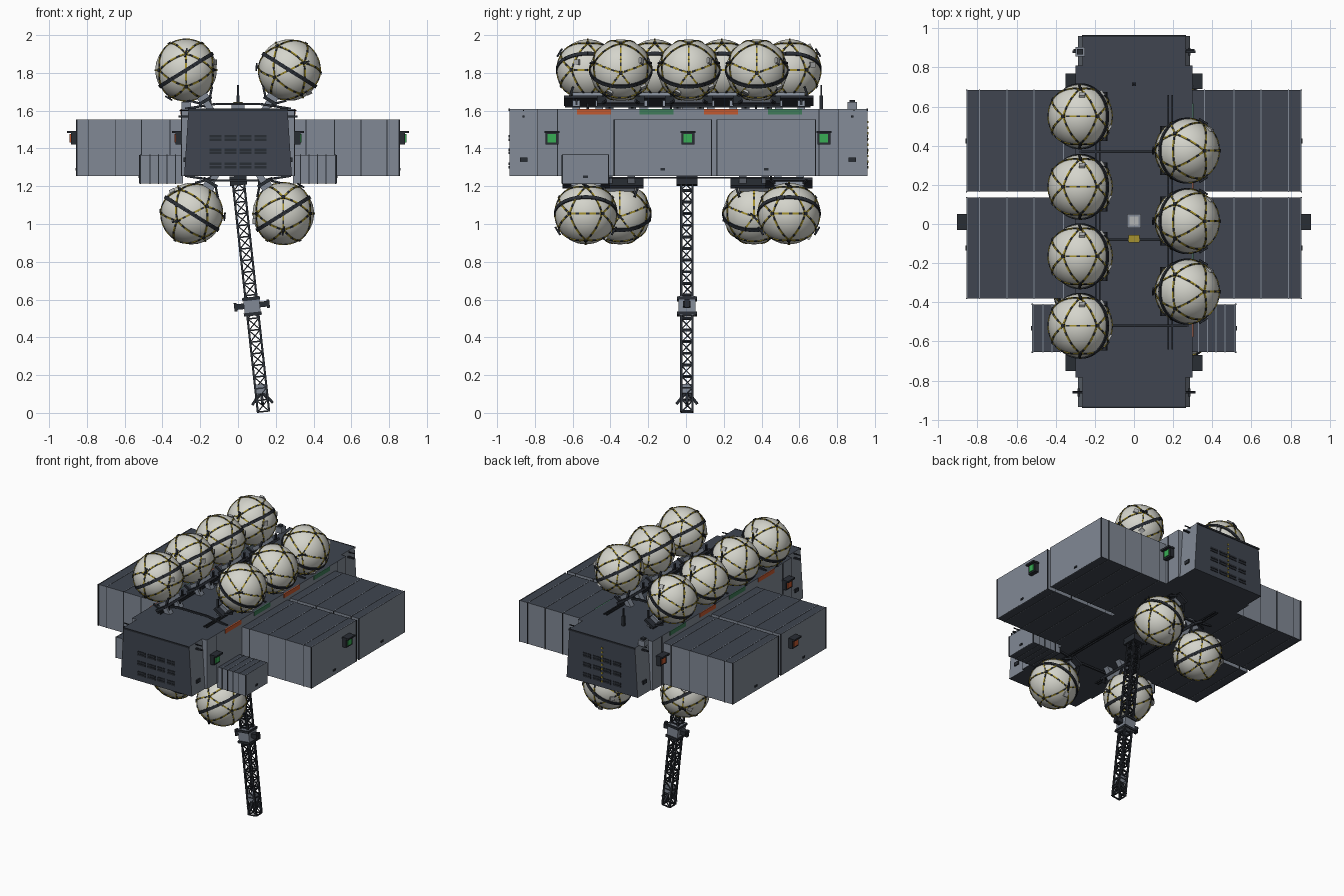
import bpy, bmesh, math
from mathutils import Vector, Matrix

if "Cube" in bpy.data.objects:
    bpy.data.objects.remove(bpy.data.objects["Cube"])


def material(name, rgb):
    m = bpy.data.materials.new(name)
    m.use_nodes = True
    m.diffuse_color = (*rgb, 1)
    m.node_tree.nodes["Principled BSDF"].inputs["Base Color"].default_value = (*rgb, 1)
    return m


MATS = [
    material("dark_hull", (0.05, 0.06, 0.08)),
    material("light_hull", (0.22, 0.25, 0.30)),
    material("tank_cream", (0.66, 0.66, 0.60)),
    material("strap_yellow", (0.38, 0.29, 0.03)),
    material("black_metal", (0.022, 0.026, 0.034)),
    material("signal_green", (0.04, 0.42, 0.09)),
    material("signal_orange", (0.55, 0.10, 0.03)),
    material("stripe_green", (0.05, 0.20, 0.10)),
    material("pale_metal", (0.45, 0.46, 0.46)),
]
DARK, LIGHT, CREAM, YELLOW, BLACK, GREEN, ORANGE, STRIPE, PALE = range(9)


def box(bm, lo, hi, mat, cap=None, matrix=None):
    """Box between two corners; cap recolours the top and bottom."""
    lo, hi = Vector(lo), Vector(hi)
    m = Matrix.Translation((lo + hi) / 2) @ Matrix.Diagonal((*(hi - lo), 1))
    if matrix:
        m = matrix @ m
    verts = bmesh.ops.create_cube(bm, size=1, matrix=m)["verts"]
    bm.normal_update()
    for f in {f for v in verts for f in v.link_faces}:
        f.material_index = cap if cap is not None and abs(f.normal.z) > 0.7 else mat
    return verts


def block(bm, centre, size, mat, cap=None):
    c, h = Vector(centre), Vector(size) / 2
    return box(bm, c - h, c + h, mat, cap)


def strut(bm, p, q, w, mat, d=None, up=None):
    """Bar from p to q; up sets which way its thin side d points."""
    p, q = Vector(p), Vector(q)
    z = (q - p).normalized()
    y = Vector(up or ((0, 1, 0) if abs(z.y) < 0.9 else (1, 0, 0)))
    y = (y - z * y.dot(z)).normalized()
    m = Matrix((y.cross(z), y, z)).transposed().to_4x4()
    m.translation = (p + q) / 2
    h = (q - p).length / 2
    d = d or w
    box(bm, (-w / 2, -d / 2, -h), (w / 2, d / 2, h), mat, matrix=m)


def finish(name, bm, smooth=False):
    mesh = bpy.data.meshes.new(name)
    bmesh.ops.recalc_face_normals(bm, faces=bm.faces)
    bm.to_mesh(mesh)
    bm.free()
    for m in MATS:
        mesh.materials.append(m)
    if smooth:
        mesh.shade_smooth()
        mesh.set_sharp_from_angle(angle=math.radians(30))
    return place(name, mesh)


def place(name, mesh):
    o = bpy.data.objects.new(name, mesh)
    bpy.context.collection.objects.link(o)
    return o


Z0, Z1 = 1.255, 1.61

# Main hull with tapered ends
bm = bmesh.new()
box(bm, (-0.3, -0.785, Z0), (0.3, 0.81, Z1), LIGHT, DARK)
for y0, y1 in ((-0.935, -0.78), (0.8, 0.96)):
    for v in box(bm, (-0.285, y0, Z0), (0.285, y1, Z1), LIGHT, DARK):
        if v.co.z > 1.5:
            v.co.x *= 0.92
for f in bm.faces:
    if abs(f.calc_center_median().y) > 0.9:
        f.material_index = DARK
finish("main_hull", bm)

# Hull seams, hatches and coloured edge stripes
bm = bmesh.new()
for s in (-1, 1):
    for y in (-0.68, 0.705):
        block(bm, (s * 0.3, y, 1.43), (0.006, 0.006, 0.35), BLACK)
    for i, y in enumerate((-0.487, -0.155, 0.185, 0.525)):
        block(bm, (s * 0.301, y, 1.595), (0.008, 0.18, 0.03), (ORANGE, STRIPE)[i % 2])
    for y in (-0.86, 0.88):
        block(bm, (s * 0.282, y, 1.34), (0.012, 0.04, 0.025), BLACK)
        block(bm, (s * 0.275, y, 1.57), (0.08, 0.012, 0.01), BLACK)
    block(bm, (0, s * 0.948 + 0.0125, 1.605), (0.53, 0.008, 0.012), BLACK)
finish("hull_trim", bm)

# Vent grids on both end faces
bm = bmesh.new()
for y in (-0.936, 0.961):
    for i in range(4):
        for z in (1.31, 1.385, 1.455):
            for dz in (-0.009, 0.009):
                block(bm, (-0.12 + i * 0.08, y, z + dz), (0.063, 0.006, 0.013), BLACK)
for i in range(9):
    block(bm, (0, 0.961, 1.3 + i * 0.03), (0.01, 0.008, 0.012), YELLOW)
finish("end_vents", bm)

# Cargo pods, with raised ribs, and small forward lockers
for side, s in (("left", 1), ("right", -1)):
    for part, x1, y0, y1, z0, z1, ribs in (
        ("rear_pod", 0.855, 0.165, 0.685, Z0, 1.552, (0.36, 0.51, 0.65, 0.79, 0.852)),
        ("front_pod", 0.855, -0.38, 0.135, Z0, 1.552, (0.36, 0.51, 0.65, 0.79, 0.852)),
        ("locker", 0.52, -0.655, -0.41, 1.215, 1.365, (0.33, 0.375, 0.42, 0.465, 0.517)),
    ):
        bm = bmesh.new()
        xs = sorted((s * 0.29, s * x1))
        box(bm, (xs[0], y0, z0), (xs[1], y1, z1), LIGHT, DARK)
        for x in ribs:
            block(bm, (s * x, (y0 + y1) / 2, (z0 + z1) / 2),
                  (0.005, y1 - y0 + 0.004, z1 - z0 + 0.004), BLACK, LIGHT)
        block(bm, (s * x1, (y0 + y1) / 2, z0 + 0.035), (0.012, 0.025, 0.012), BLACK)
        for y in (y0, y1):
            block(bm, (s * x1, y, (z0 + z1) / 2), (0.006, 0.006, z1 - z0), BLACK)
        finish(f"{side}_{part}", bm)

    # Navigation lamps
    for part, x, y in (("front", 0.3, -0.71), ("middle", 0.855, 0.01), ("rear", 0.3, 0.73)):
        bm = bmesh.new()
        block(bm, (s * (x + 0.015), y, 1.455), (0.03, 0.07, 0.07), BLACK)
        block(bm, (s * (x + 0.025), y, 1.487), (0.05, 0.08, 0.012), BLACK)
        block(bm, (s * (x + 0.02), y, 1.453), (0.032, 0.045, 0.045), GREEN if s > 0 else ORANGE)
        finish(f"{side}_{part}_lamp", bm)

# Spherical tank: the local z axis points away from the hull
R = 0.163
bm = bmesh.new()
bmesh.ops.create_icosphere(bm, subdivisions=4, radius=R)
for f in bm.faces:
    f.material_index = CREAM
cage = bmesh.new()
bmesh.ops.create_icosphere(cage, subdivisions=1, radius=1)
SEGS = 10
for e in cage.edges:
    a, b = (v.co.normalized() for v in e.verts)
    pts = [a.slerp(b, i / SEGS) * (R + 0.001) for i in range(SEGS + 1)]
    for i in range(SEGS):
        strut(bm, pts[i], pts[i + 1], 0.009, BLACK if i % 3 == 2 else YELLOW, 0.006, pts[i])
for i, v in enumerate(cage.verts):
    n = v.co.normalized()
    strut(bm, n * R, n * (R + 0.009), 0.018, BLACK)
    if i % 3 == 0:
        t = n.orthogonal().normalized() * 0.025
        strut(bm, n * (R + 0.012) - t, n * (R + 0.012) + t, 0.009, BLACK)
    if i % 4 == 1:
        t = n.orthogonal().normalized() * 0.05
        strut(bm, n * (R - 0.01) + t, n * (R + 0.002) + t, 0.03, PALE)
cage.free()
ring = [Vector((math.cos(a), math.sin(a), 0)) * (R + 0.002)
        for a in (i * math.tau / 48 for i in range(49))]
for p, q in zip(ring, ring[1:]):
    strut(bm, p, q, 0.02, BLACK, 0.007, p)
# Cradle under the tank
box(bm, (-0.03, -0.08, -0.185), (0.03, 0.08, -0.158), LIGHT)
box(bm, (-0.04, -0.125, -0.2), (0.04, 0.125, -0.183), BLACK)
for y in (-0.06, 0.06):
    block(bm, (0, y, -0.225), (0.035, 0.04, 0.06), LIGHT)
    strut(bm, (0.03, y, -0.19), (0.0, y, -0.25), 0.012, BLACK)
    for x in (-1, 1):
        strut(bm, (x * 0.03, y * 1.6, -0.19), (x * 0.07, y * 1.3, -0.148), 0.012, BLACK)
first = finish("upper_right_tank_1", bm, smooth=True)

TANKS = [("upper_right", -0.275, 1.815, (0.55, 0.19, -0.165, -0.52)),
         ("upper_left", 0.272, 1.815, (0.375, 0.015, -0.345)),
         ("lower_right", -0.245, 1.055, (0.36, -0.35)),
         ("lower_left", 0.24, 1.055, (0.545, -0.53))]
for name, x, z, ys in TANKS:
    for i, y in enumerate(ys):
        o = first if name == "upper_right" and i == 0 else place(f"{name}_tank_{i + 1}", first.data)
        o.location = (x, y, z)
        o.rotation_euler.y = math.atan2(math.copysign(0.53, x), math.copysign(0.85, z - 1.4))

# Rails and shallow arched frames carrying the cradles
bm = bmesh.new()
for z, d, y0, y1, ys in ((Z1, 1, -0.64, 0.66, (-0.52, -0.08, 0.37)),
                         (Z0, -1, -0.6, 0.62, (-0.44, 0.45))):
    for s in (-1, 1):
        for x in (0.175, 0.195):
            strut(bm, (s * x, y0, z + d * 0.01), (s * x, y1, z + d * 0.01), 0.008, BLACK)
        for y in ys:
            strut(bm, (s * 0.28, y, z), (s * 0.12, y, z + d * 0.025), 0.012, BLACK)
    for y in ys:
        strut(bm, (-0.12, y, z + d * 0.025), (0.12, y, z + d * 0.025), 0.012, BLACK)
finish("cradle_frames", bm)

# Roof fittings: hatch, warning plate, mast, sensor
bm = bmesh.new()
block(bm, (0, 0.015, 1.62), (0.07, 0.07, 0.04), LIGHT)
block(bm, (0, 0.015, 1.642), (0.045, 0.045, 0.008), PALE)
block(bm, (0, -0.075, 1.638), (0.055, 0.04, 0.008), YELLOW)
strut(bm, (0, 0.715, Z1), (0, 0.715, 1.735), 0.008, BLACK)
strut(bm, (0, 0.715, Z1), (0, 0.715, 1.68), 0.018, BLACK)
block(bm, (-0.275, 0.88, 1.625), (0.05, 0.05, 0.04), LIGHT)
block(bm, (-0.275, 0.88, 1.65), (0.03, 0.03, 0.015), BLACK)
for s in (-1, 1):
    strut(bm, (s * 0.25, 0.89, 1.6), (s * 0.31, 0.89, 1.6), 0.006, BLACK)
    strut(bm, (s * 0.25, -0.86, 1.6), (s * 0.31, -0.86, 1.6), 0.006, BLACK)
finish("roof_fittings", bm)

# Lattice boom, built hanging along its own axis
bm = bmesh.new()
N, W, L = 20, 0.03, 1.24
corners = [(-W, -W), (W, -W), (W, W), (-W, W)]
for i, (a, b) in enumerate(zip(corners, corners[1:] + corners[:1])):
    strut(bm, (*a, 0), (*a, -L), 0.011, BLACK)
    for k in range(N + 1):
        strut(bm, (*a, -k * L / N), (*b, -k * L / N), 0.008, BLACK)
        if k < N:
            p, q = (a, b) if k % 2 else (b, a)
            strut(bm, (*p, -k * L / N), (*q, -(k + 1) * L / N), 0.006, BLACK)
# Travelling collar and end grapple
block(bm, (0, 0, -0.68), (0.085, 0.09, 0.1), LIGHT)
for z in (-0.64, -0.72):
    block(bm, (0, 0, z), (0.095, 0.105, 0.016), BLACK)
for s in (-1, 1):
    block(bm, (s * 0.06, 0, -0.675), (0.05, 0.04, 0.03), BLACK)
    block(bm, (s * 0.087, 0, -0.675), (0.015, 0.025, 0.045), BLACK)
    for x, y in ((s * 0.055, 0), (0, s * 0.055)):
        strut(bm, (0, 0, -1.13), (x, y, -1.2), 0.014, BLACK)
block(bm, (0, 0, -1.12), (0.05, 0.06, 0.05), LIGHT)
block(bm, (0, 0, -0.01), (0.09, 0.11, 0.05), BLACK)
boom = finish("lattice_boom", bm)
boom.location = (0.0, 0.005, 1.24)
boom.rotation_euler.y = -math.atan2(0.135, 1.235)
